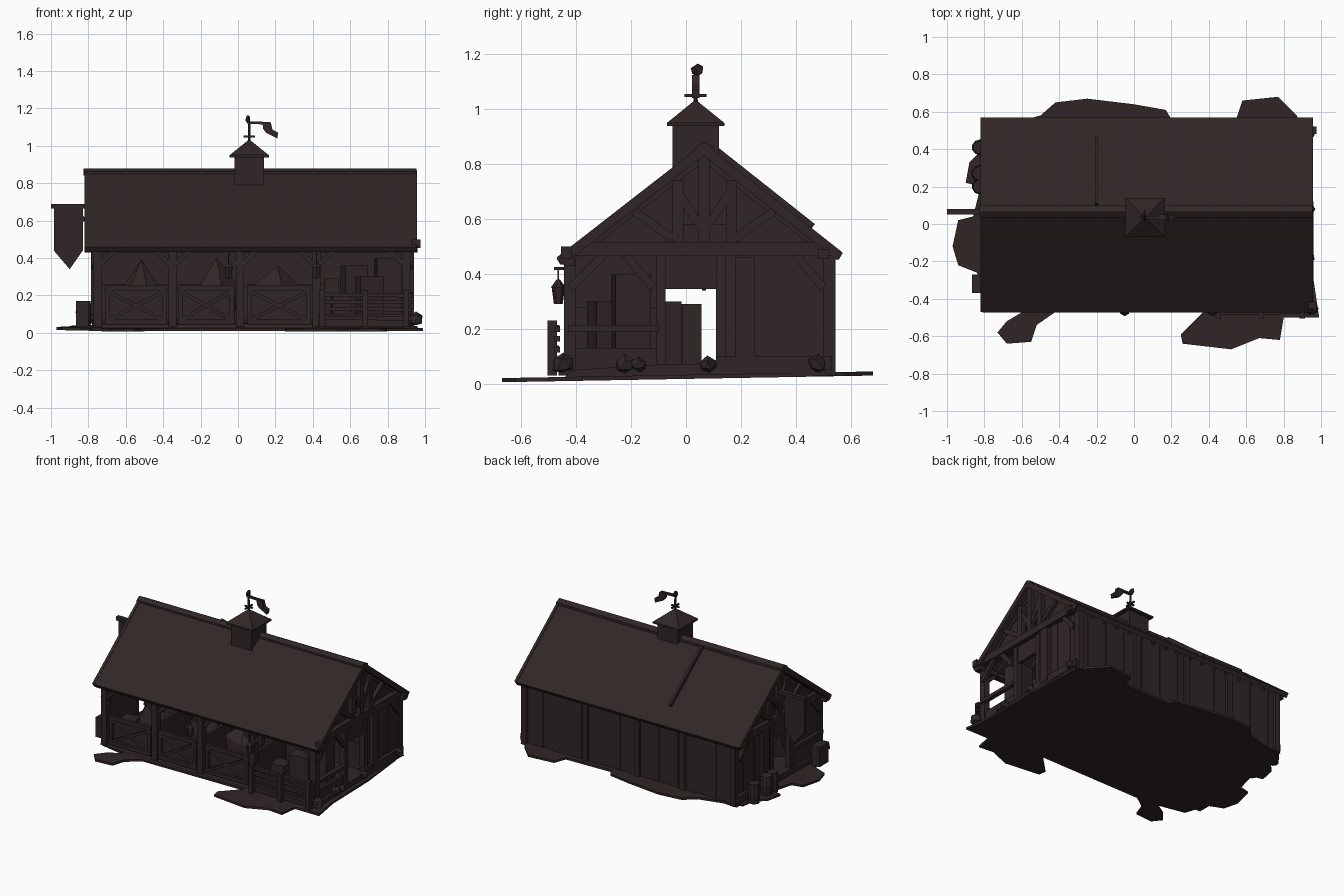
import bpy, bmesh, math, random
from mathutils import Vector, Matrix
random.seed(4)

wood = bpy.data.materials.new("dark brown wood")
wood.diffuse_color = (0.030, 0.019, 0.019, 1)


class Part:
    """Collects primitives into one named object."""
    def __init__(self, name):
        self.name, self.bm = name, bmesh.new()

    def box(self, x0, x1, y0, y1, z0, z1, rot=0):
        m = (Matrix.Translation(((x0 + x1) / 2, (y0 + y1) / 2, (z0 + z1) / 2))
             @ Matrix.Rotation(rot, 4, 'Z') @ Matrix.Diagonal((x1 - x0, y1 - y0, z1 - z0, 1)))
        bmesh.ops.create_cube(self.bm, size=1, matrix=m)

    def beam(self, p, q, w=0.03, d=0.03):
        p, q = Vector(p), Vector(q)
        r = (q - p).to_track_quat('Z', 'Y').to_matrix().to_4x4()
        bmesh.ops.create_cube(self.bm, size=1, matrix=Matrix.Translation((p + q) / 2) @ r
                              @ Matrix.Diagonal((w, d, (q - p).length, 1)))

    def cone(self, c, r1, r2, h, n=8, rot=0):
        bmesh.ops.create_cone(self.bm, cap_ends=True, segments=n, radius1=r1, radius2=r2, depth=h,
                              matrix=Matrix.Translation(c) @ Matrix.Rotation(rot, 4, 'Z'))

    def lump(self, c, s, floor=0.04):
        g = bmesh.ops.create_icosphere(self.bm, subdivisions=1, radius=1,
                                       matrix=Matrix.Translation(c) @ Matrix.Diagonal((*s, 1)))
        for v in g['verts']:
            v.co += Vector([random.uniform(-.15, .15) * k for k in s])
            v.co.z = max(v.co.z, floor)

    def prism(self, pts, axis, a, b):
        """Extrude a 2D outline along an axis from a to b."""
        def put(u, v, t):
            return {'x': (t, u, v), 'y': (u, t, v), 'z': (u, v, t)}[axis]
        f = self.bm.faces.new([self.bm.verts.new(put(u, v, a)) for u, v in pts])
        g = bmesh.ops.extrude_face_region(self.bm, geom=[f])
        off = Vector(put(0, 0, b - a))
        for v in g['geom']:
            if isinstance(v, bmesh.types.BMVert):
                v.co += off

    def done(self):
        bmesh.ops.recalc_face_normals(self.bm, faces=self.bm.faces)
        me = bpy.data.meshes.new(self.name)
        self.bm.to_mesh(me)
        self.bm.free()
        me.materials.append(wood)
        bpy.context.collection.objects.link(bpy.data.objects.new(self.name, me))


# ground with irregular patches, and raised floor
p = Part("ground")
p.prism([(-.8, .5), (-.5, .58), (-.42, .65), (-.25, .67), (0, .64), (.17, .61), (.2, .56), (.55, .57),
         (.58, .66), (.77, .68), (.87, .58), (.93, .45), (.96, .1), (.96, -.3), (.99, -.5), (.8, -.5),
         (.78, -.62), (.67, -.61), (.52, -.67), (.26, -.64), (.25, -.59), (.38, -.46), (-.42, -.47),
         (-.52, -.54), (-.55, -.63), (-.68, -.64), (-.73, -.58), (-.68, -.52), (-.58, -.46), (-.78, -.42),
         (-.84, -.26), (-.94, -.22), (-.97, -.12), (-.94, .02), (-.86, .04), (-.82, .2), (-.9, .22),
         (-.88, .33), (-.81, .4)], 'z', 0.018, 0.033)
for v in p.bm.verts:
    v.co.z += .012 * v.co.y / .67
p.done()
p = Part("floor")
p.prism([(-.44, .025), (-.42, .05), (-.1, .07), (.12, .075), (.5, .05), (.54, .03)], 'x', -.78, .93)
p.done()

# roof, ridge cap, batten and rafters
FY, FZ, RY, RZ, BY, BZ = -.472, .458, .065, .872, .57, .475
p = Part("roof")
p.prism([(FY, FZ), (RY, RZ), (BY, BZ), (BY - .015, BZ - .025), (RY, RZ - .035), (FY + .015, FZ - .025)],
        'x', -.81, .95)
p.done()
p = Part("ridge_cap")
p.prism([(.035, .84), (.035, .862), (.065, .88), (.1, .862), (.1, .84)], 'x', -.825, .955)
p.done()
p = Part("roof_batten")
p.beam((-.2, .1, .855), (-.2, .46, .57), .016, .03)
p.done()
p = Part("barge_boards")
for x in (-.812, .947):
    p.beam((x, FY + .012, FZ - .012), (x, RY, RZ - .018), .02, .036)
    p.beam((x, BY - .012, BZ - .01), (x, RY, RZ - .018), .02, .036)
p.done()
p = Part("rafters")
for i in range(17):
    x = -.74 + i * .1025
    p.beam((x, FY + .04, FZ - .015), (x, RY, RZ - .05), .02, .025)
    p.beam((x, BY - .03, BZ - .02), (x, RY, RZ - .05), .02, .025)
p.done()

# timber frame: posts, plates, knee braces
XS = (-.75, -.35, .01, .42, .9)
p = Part("posts")
for x in XS:
    p.box(x - .022, x + .022, -.445, -.4, .03, .455)
    p.box(x - .02, x + .02, .5, .545, .03, .47)
    p.box(x - .02, x + .02, -.11, -.075, .05, .48)
    p.box(x - .02, x + .02, .11, .145, .05, .48)
p.done()
p = Part("wall_plates")
p.box(-.82, .96, -.44, -.405, .43, .46)
p.box(.93, .975, -.455, -.415, .455, .5)
p.box(-.82, .975, .48, .52, .455, .49)
for x in XS:
    p.box(x - .02, x + .02, -.37, .49, .465, .5)
p.done()
p = Part("knee_braces")
for a, b in zip(XS, XS[1:]):
    p.beam((a, -.425, .35), (a + .09, -.425, .44), .025, .025)
    p.beam((b, -.425, .35), (b - .09, -.425, .44), .025, .025)
p.done()

# back wall planks
p = Part("back_wall")
p.box(-.76, .91, .508, .525, .03, .48)
for i in range(0, 22, 2):
    x = -.76 + i * .0759
    p.box(x, x + .074, .507, .529, .03, .48)
p.done()

# stall doors with cross braces
p = Part("stall_doors")
for a, b in ((-.71, -.38), (-.32, -.02), (.05, .39)):
    p.box(a, b, -.425, -.41, .04, .24)
    for z in (.045, .225):
        p.box(a, b, -.445, -.425, z, z + .028)
    for x in (a, b - .025):
        p.box(x, x + .025, -.443, -.425, .045, .25)
    p.beam((a, -.434, .06), (b, -.434, .23), .02, .018)
    p.beam((a, -.434, .23), (b, -.434, .06), .02, .018)
p.done()

# fence and sill in the right bay
p = Part("fence")
for z in (.08, .13, .165, .205):
    p.beam((.44, -.475, z), (.93, -.47, z + random.uniform(-.008, .008)), .022, .02)
for x in (.45, .68, .9):
    p.box(x - .014, x + .014, -.505, -.47, .03, .23)
p.box(.43, .92, -.465, -.43, .03, .1)
p.done()
p = Part("corner_stones")
for x, y, s in ((.95, -.45, .04), (.93, -.22, .035), (.94, -.17, .03), (.94, .08, .03), (.93, .48, .035)):
    p.lump((x, y, .07), (s, s, s))
p.done()

# gable ends: walls, framing and truss
for side, x in (("left", -.75), ("right", .9)):
    s = 1 if x > 0 else -1
    p = Part(side + "_gable_planks")
    p.box(x - .008, x + .008, .13, .515, .04, .49)
    for i in range(0, 6, 2):
        y = .13 + i * .064
        p.box(x - .013, x + .013, y, y + .062, .04, .49)
    if s < 0:
        p.prism([(-.37, .49), (.5, .49), (.065, .83)], 'x', x - .012, x + .004)
        p.box(x - .01, x + .01, -.43, -.1, .04, .465)
    else:
        p.prism([(-.38, .5), (-.04, .5), (-.04, .75)], 'x', x - .012, x + .004)
        p.prism([(.17, .5), (.5, .5), (.17, .75)], 'x', x - .012, x + .004)
        p.prism([(-.06, .58), (.19, .58), (.19, .73), (.065, .83), (-.06, .73)], 'x', x - .012, x + .004)
        p.box(x - .01, x + .01, -.43, -.1, .04, .13)
    p.box(x - .01, x + .01, -.1, .13, .345, .49)
    p.done()
    p = Part(side + "_gable_frame")
    o = x + s * .02
    p.prism([(-.43, .465), (-.385, .515), (.5, .515), (.53, .465)], 'x', o - .022, o + .022)
    for y, z in ((.065, .83), (-.03, .74), (.165, .74)):
        p.box(o - .016, o + .016, y - .02, y + .02, .5, z)
    p.beam((o, .06, .56), (o, -.03, .7), .025, .03)
    p.beam((o, .07, .56), (o, .16, .7), .025, .03)
    p.beam((o, -.05, .53), (o, -.19, .63), .025, .03)
    p.beam((o, .18, .53), (o, .32, .63), .025, .03)
    p.beam((o, -.42, .35), (o, -.3, .47), .025, .03)
    p.beam((o, -.12, .35), (o, -.22, .47), .025, .03)
    p.beam((o, .5, .35), (o, .4, .47), .025, .03)
    p.box(o - .015, o + .015, -.43, -.1, .19, .215)
    p.box(o - .015, o + .02, .18, .25, .07, .46)
    p.box(o - .015, o + .015, .11, .53, .05, .1)
    p.done()

# interior stall partitions, hay and crates
p = Part("stall_partitions")
for x in XS[1:4]:
    p.box(x - .01, x + .01, -.41, -.1, .05, .28)
    p.box(x - .01, x + .01, .13, .51, .05, .28)
for a, b in zip(XS, XS[1:]):
    p.box(a, b, .12, .135, .06, .26)
p.done()
p = Part("hay_piles")
for x, y, z in ((-.52, -.22, .3), (-.12, -.2, .28), (.2, -.22, .3), (-.5, .33, .16), (.2, .35, .16)):
    p.lump((x, y, .09), (.13, .1, z), .055)
p.done()
p = Part("crates")
for x, y, w, h in ((.55, -.3, .1, .2), (.7, -.28, .13, .3), (.62, -.2, .12, .36), (.8, -.2, .13, .4),
                   (.5, .02, .07, .29), (.2, -.05, .06, .3), (-.64, -.3, .1, .2)):
    p.box(x - w / 2, x + w / 2, y - w / 2, y + w / 2, .05, h, random.uniform(-.3, .3))
p.done()

# barrels and box by the left end
p = Part("left_barrels")
for y, r in ((.41, .042), (.27, .045), (.2, .042)):
    p.cone((-.825, y, .07), r * .85, r, .08, 10)
    p.cone((-.825, y, .14), r, r * .85, .06, 10)
p.box(-.865, -.8, -.37, -.27, .03, .17)
p.done()

# hanging lanterns on the front
p = Part("lanterns")
for x in (-.05, .42):
    p.beam((x, -.43, .42), (x, -.48, .42), .012, .012)
    p.beam((x, -.465, .42), (x, -.465, .37), .006, .006)
    p.cone((x, -.465, .365), .028, .006, .03, 6)
    p.cone((x, -.465, .32), .016, .024, .06, 6)
p.done()

# banner on its pole
p = Part("banner_pole")
p.box(-1, -.74, .05, .08, .665, .69)
p.beam((-.82, .065, .6), (-.87, .065, .67), .018, .018)
p.done()
p = Part("banner")
p.prism([(-.985, .68), (-.83, .68), (-.83, .44), (-.9, .34), (-.985, .44)], 'y', .058, .072)
p.done()

# cupola with pyramid roof
p = Part("cupola")
p.box(-.02, .14, -.05, .12, .79, .945)
p.done()
p = Part("cupola_roof")
p.box(-.045, .165, -.07, .14, .938, .95)
p.cone((.06, .035, .99), .148, .008, .08, 4, math.pi / 4)
p.done()

# weather vane with bird
p = Part("weather_vane")
p.cone((.06, .035, 1.085), .008, .006, .13, 6)
p.beam((.03, .035, 1.05), (.09, .035, 1.05), .01, .01)
p.beam((.06, -.005, 1.05), (.06, .075, 1.05), .01, .01)
p.beam((.05, .035, 1.125), (.17, .035, 1.12), .016, .014)
p.lump((.052, .04, 1.142), (.013, .024, .022))
p.prism([(.13, 1.125), (.175, 1.125), (.185, 1.085), (.215, 1.07), (.21, 1.04), (.18, 1.055),
         (.15, 1.07), (.135, 1.09)], 'y', .022, .05)
p.done()
